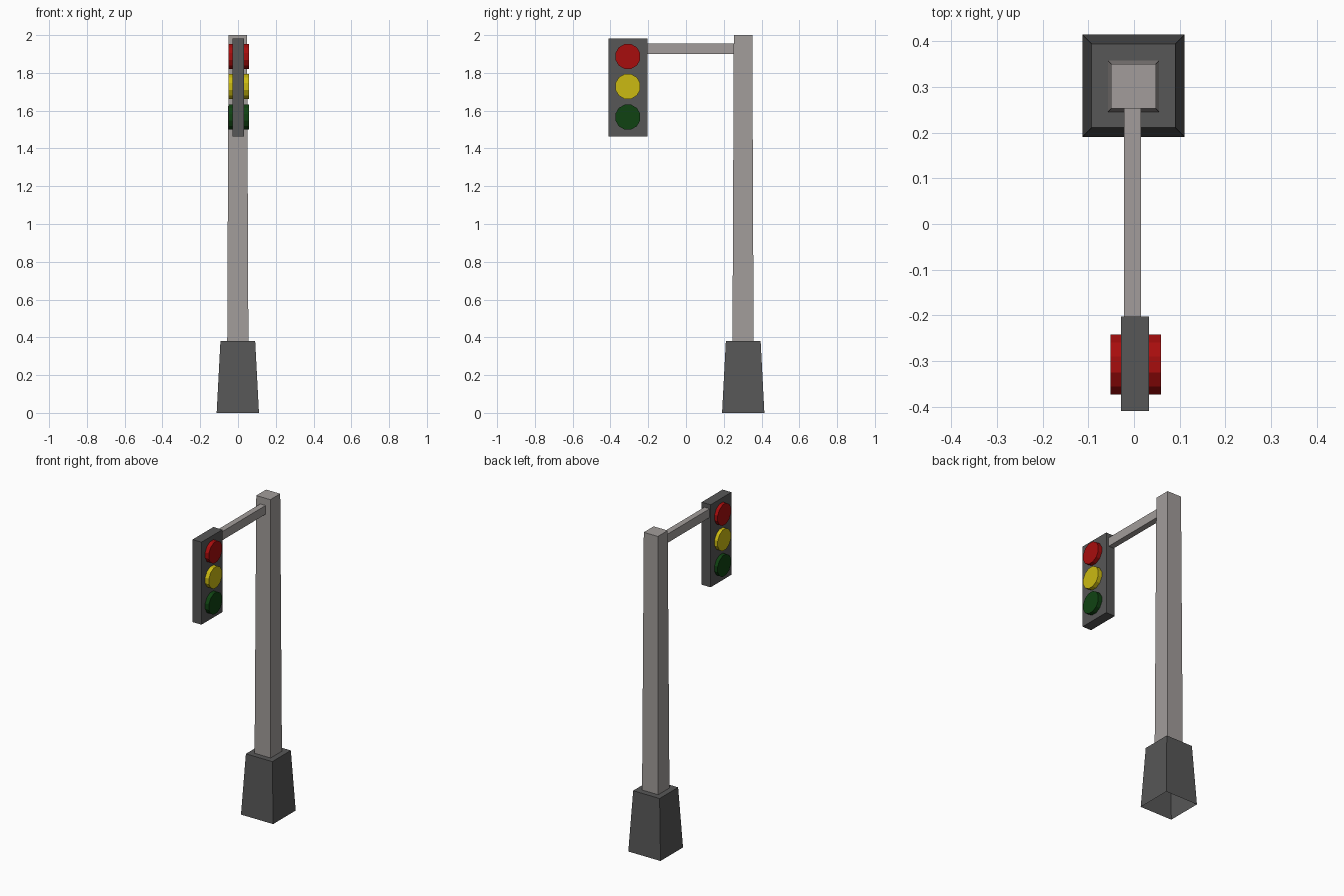
import bpy, bmesh, math
from mathutils import Matrix

if "Cube" in bpy.data.objects:
    bpy.data.objects.remove(bpy.data.objects["Cube"])


def material(name, rgb):
    m = bpy.data.materials.new(name)
    m.diffuse_color = (*rgb, 1)
    m.use_nodes = True
    m.node_tree.nodes["Principled BSDF"].inputs["Base Color"].default_value = m.diffuse_color
    return m


DARK = material("dark grey", (0.095, 0.095, 0.095))
POLE = material("pole grey", (0.36, 0.335, 0.325))
RED = material("signal red", (0.39, 0.004, 0.004))
YELLOW = material("signal yellow", (0.60, 0.49, 0.006))
GREEN = material("signal green", (0.005, 0.055, 0.006))


def finish(bm, name, mat):
    bmesh.ops.recalc_face_normals(bm, faces=bm.faces)
    me = bpy.data.meshes.new(name)
    bm.to_mesh(me)
    bm.free()
    me.materials.append(mat)
    ob = bpy.data.objects.new(name, me)
    bpy.context.collection.objects.link(ob)
    return ob


def frustum(name, mat, cx, cy, z0, z1, r0, r1, bottom=True):
    """Square tapered post with half widths r0 (bottom) and r1 (top)."""
    bm = bmesh.new()
    corners = ((-1, -1), (1, -1), (1, 1), (-1, 1))
    lo = [bm.verts.new((cx + x * r0, cy + y * r0, z0)) for x, y in corners]
    hi = [bm.verts.new((cx + x * r1, cy + y * r1, z1)) for x, y in corners]
    for i in range(4):
        j = (i + 1) % 4
        bm.faces.new((lo[i], lo[j], hi[j], hi[i]))
    bm.faces.new(hi)
    if bottom:
        bm.faces.new(lo[::-1])
    return finish(bm, name, mat)


def box(name, mat, lo, hi):
    bm = bmesh.new()
    bmesh.ops.create_cube(bm, size=1)
    for v in bm.verts:
        v.co = [(a + b) / 2 + c * (b - a) for a, b, c in zip(lo, hi, v.co)]
    return finish(bm, name, mat)


def lamp(name, mat, z):
    """Faceted disc along x, showing on both sides of the housing."""
    bm = bmesh.new()
    bmesh.ops.create_cone(bm, cap_ends=True, segments=12, radius1=0.068,
                          radius2=0.068, depth=0.11)
    turn = Matrix.Rotation(math.pi / 2, 4, 'Y') @ Matrix.Rotation(math.pi / 12, 4, 'Z')
    bm.transform(Matrix.Translation((0.004, -0.308, z)) @ turn)
    return finish(bm, name, mat)


# Footing (open underneath) and tapered pole
frustum("base", DARK, -0.001, 0.303, 0, 0.38, 0.112, 0.092, bottom=False)
frustum("pole", POLE, -0.001, 0.302, 0.38, 2.0, 0.056, 0.049)

# Arm and signal housing
box("arm", POLE, (-0.022, -0.21, 1.90), (0.015, 0.26, 1.955))
box("signal_housing", DARK, (-0.029, -0.41, 1.463), (0.033, -0.203, 1.982))

# Lamps
for name, mat, z in (("red_lamp", RED, 1.887), ("yellow_lamp", YELLOW, 1.728),
                     ("green_lamp", GREEN, 1.566)):
    lamp(name, mat, z)
